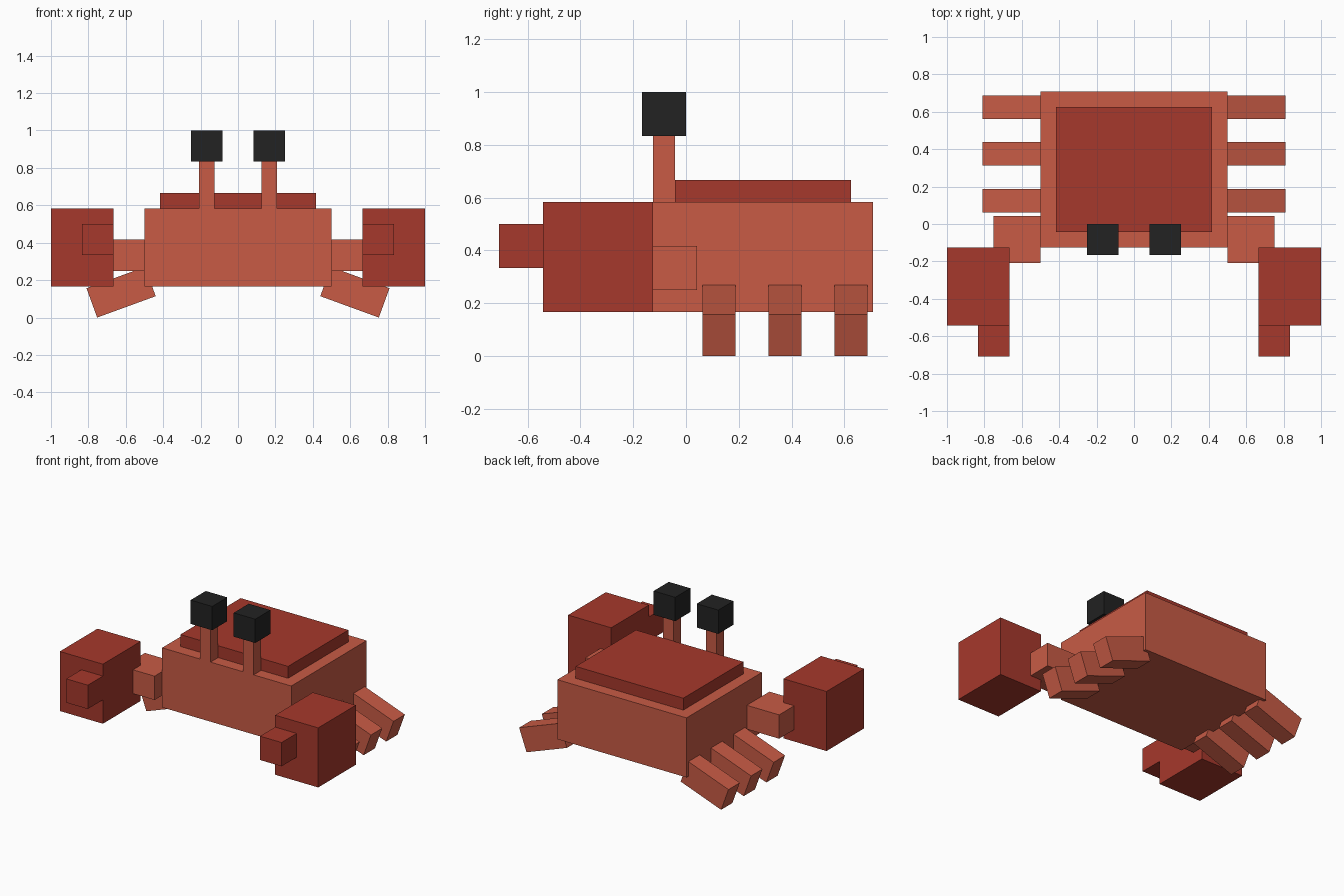
import bpy
import math

if "Cube" in bpy.data.objects:
    bpy.data.objects.remove(bpy.data.objects["Cube"])

U = 1 / 12  # model unit


def material(name, colour):
    m = bpy.data.materials.new(name)
    m.diffuse_color = (*colour, 1)
    m.use_nodes = True
    m.node_tree.nodes["Principled BSDF"].inputs["Base Color"].default_value = m.diffuse_color
    return m


ORANGE = material("coral orange", (0.578, 0.105, 0.060))
RED = material("dark red", (0.381, 0.040, 0.025))
BLACK = material("eye black", (0.016, 0.016, 0.016))


def box(name, lo, hi, mat, side=1, tilt=0):
    """Box from corners in model units; side=-1 mirrors it across x = 0."""
    centre = [(a + b) / 2 * U for a, b in zip(lo, hi)]
    centre[0] *= side
    bpy.ops.mesh.primitive_cube_add(size=1, location=centre,
                                    rotation=(0, math.radians(tilt) * side, 0))
    ob = bpy.context.object
    ob.name = name
    ob.scale = [(b - a) * U for a, b in zip(lo, hi)]
    bpy.ops.object.transform_apply(location=False, rotation=False, scale=True)
    ob.data.materials.append(mat)
    return ob


# Body and raised shell
box("body", (-6, -1.5, 2), (6, 8.5, 7), ORANGE)
box("shell", (-5, -0.5, 7), (5, 7.5, 8), RED)

for label, s in (("right", 1), ("left", -1)):
    # Eye on a stalk
    box(f"{label}_eye_stalk", (1.5, -1.5, 7), (2.5, -0.5, 10), ORANGE, s)
    box(f"{label}_eye", (1, -2, 10), (3, 0, 12), BLACK, s)
    # Arm, claw and pincer tip
    box(f"{label}_arm", (6, -2.5, 3), (9, 0.5, 5), ORANGE, s)
    box(f"{label}_claw", (8, -6.5, 2), (12, -1.5, 7), RED, s)
    box(f"{label}_pincer", (8, -8.5, 4), (10, -6.5, 6), RED, s)
    # Three legs sloping down and outwards
    for i in range(3):
        y = 0.75 + 3 * i
        cx, cz = 7.5, 1.623
        box(f"{label}_leg_{i + 1}", (cx - 2, y, cz - 1), (cx + 2, y + 1.5, cz + 1),
            ORANGE, s, tilt=20)
